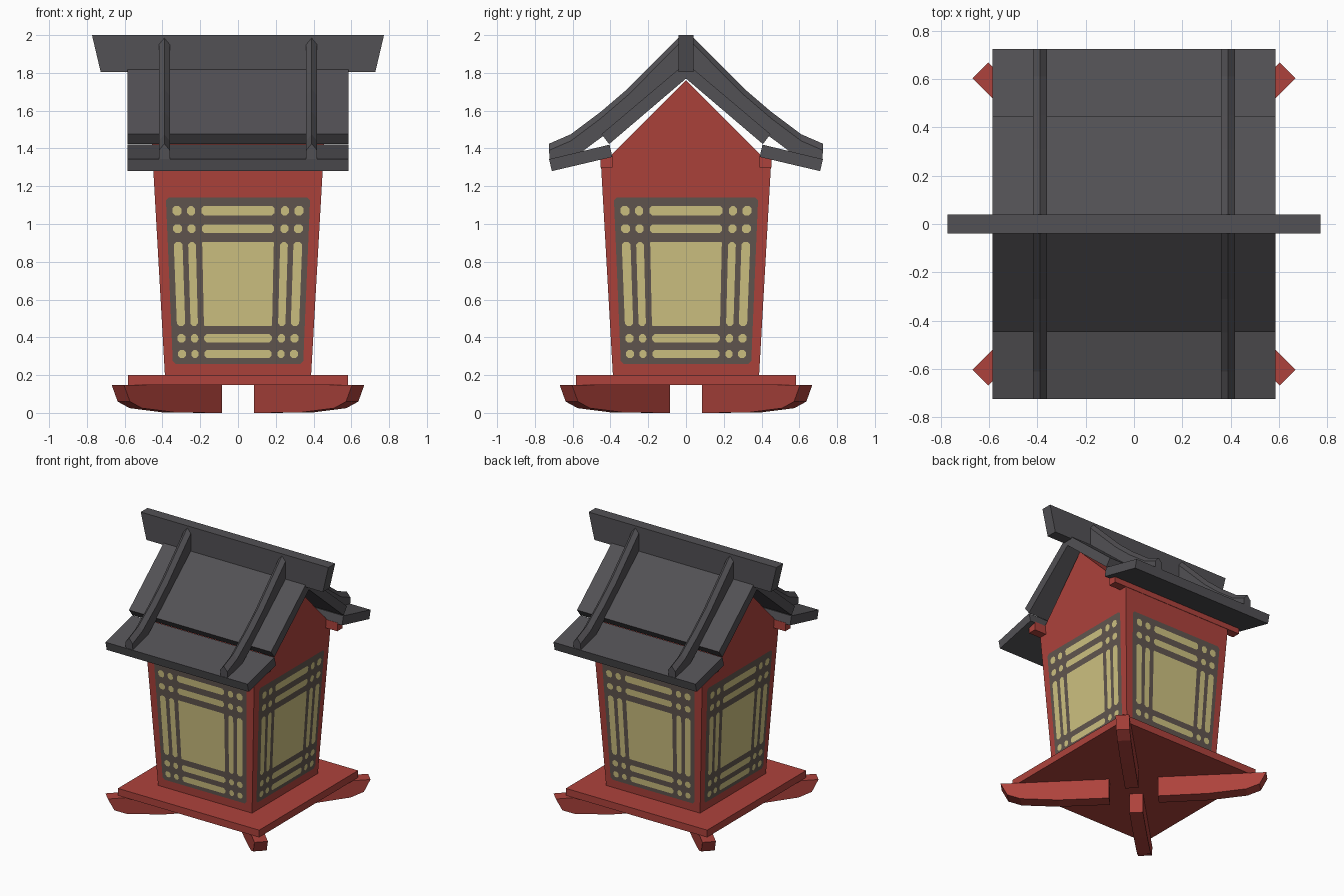
import bpy, bmesh, math
from mathutils import Matrix

if "Cube" in bpy.data.objects:
    bpy.data.objects.remove(bpy.data.objects["Cube"])


def material(name, rgb):
    m = bpy.data.materials.new(name)
    m.diffuse_color = (*rgb, 1)
    m.use_nodes = True
    m.node_tree.nodes["Principled BSDF"].inputs["Base Color"].default_value = m.diffuse_color
    return m


RED = material("red_wood", (0.42, 0.055, 0.045))
GREY = material("roof_grey", (0.085, 0.082, 0.09))
YELLOW = material("pale_yellow_paper", (0.62, 0.54, 0.22))
BROWN = material("brown_lattice", (0.12, 0.093, 0.078))


def make(name, verts, faces, mat, matrix=None, solid=True):
    bm = bmesh.new()
    vs = [bm.verts.new(v) for v in verts]
    for f in faces:
        bm.faces.new([vs[i] for i in f])
    if matrix:
        bm.transform(matrix)
    if solid:
        bmesh.ops.recalc_face_normals(bm, faces=bm.faces)
    me = bpy.data.meshes.new(name)
    bm.to_mesh(me)
    bm.free()
    me.materials.append(mat)
    ob = bpy.data.objects.new(name, me)
    bpy.context.collection.objects.link(ob)
    return ob


def loft(name, rings, mat, matrix=None):
    """Solid through a list of equal-sized rings, capped at both ends."""
    n = len(rings[0])
    verts = [v for r in rings for v in r]
    faces = [list(range(n)), list(range(len(verts) - n, len(verts)))]
    for k in range(len(rings) - 1):
        for i in range(n):
            j = (i + 1) % n
            faces.append([k * n + i, k * n + j, (k + 1) * n + j, (k + 1) * n + i])
    return make(name, verts, faces, mat, matrix)


def along_x(name, profile, half, mat):
    """Extrude a (y, z) profile along x."""
    return loft(name, [[(x, y, z) for y, z in profile] for x in (-half, half)], mat)


def wall(z):
    """Distance of the leaning walls from the centre at height z."""
    return 0.387 + 0.0565 * (z - 0.2)


# Base board
B = 0.582
along_x("base_board", [(-B, 0.147), (B, 0.147), (B, 0.2), (-B, 0.2)], B, RED)

# Diagonal feet
foot = [(0.165, 0.148), (0.165, 0), (0.51, 0.002), (0.765, 0.025), (0.855, 0.06), (0.9, 0.148)]
for k in range(4):
    loft(f"foot_{k + 1}", [[(r, w, z) for r, z in foot] for w in (-0.046, 0.046)],
         RED, Matrix.Rotation(math.radians(45 + 90 * k), 4, 'Z'))

# Leaning house body with gable ends
rings = []
for s in (-1, 1):
    rings.append([(s * wall(z), y, z) for y, z in
                  [(-wall(0.2), 0.2), (wall(0.2), 0.2), (wall(1.31), 1.31),
                   (0, 1.76), (-wall(1.31), 1.31)]])
loft("body", rings, RED)

# Lattice windows: brown plate with pale panes in a 5 x 5 layout
def panel(u0, u1, z0, z1, c, off):
    """Chamfered outline on the front wall; u is a fraction of the plate half-width."""
    def h(z):
        return 0.345 + (z - 0.26) * 0.042
    zc = (z0 + z1) / 2
    d = c / h(zc)
    pts = [(u0 + d, z0), (u1 - d, z0), (u1, z0 + c), (u1, z1 - c),
           (u1 - d, z1), (u0 + d, z1), (u0, z1 - c), (u0, z0 + c)]
    return [(u * h(z), -wall(z) - off, z) for u, z in pts]


cols = [(-0.915, -0.79), (-0.71, -0.6), (-0.51, 0.51), (0.6, 0.71), (0.79, 0.915)]
rows = [(0.29, 0.333), (0.372, 0.417), (0.46, 0.905), (0.952, 0.998), (1.045, 1.095)]
for k, side in enumerate(("front", "right", "back", "left")):
    turn = Matrix.Rotation(math.radians(90 * k), 4, 'Z')
    make(side + "_lattice", panel(-1, 1, 0.26, 1.14, 0.015, 0.003),
         [range(8)], BROWN, turn, False)
    verts, faces = [], []
    for i, (u0, u1) in enumerate(cols):
        for j, (z0, z1) in enumerate(rows):
            faces.append(range(len(verts), len(verts) + 8))
            c = 0.004 if i == 2 and j == 2 else 0.013
            verts += panel(u0, u1, z0, z1, c, 0.007)
    make(side + "_panes", verts, faces, YELLOW, turn, False)

# Roof, mirrored front to back
slab = [(0, 1.77), (0.407, 1.423), (0.447, 1.476), (0, 1.853)]
eave = [(0.39, 1.355), (0.71, 1.28), (0.725, 1.343), (0.405, 1.42)]
beam = [(0.39, 1.3), (0.452, 1.3), (0.452, 1.363), (0.39, 1.363)]
# rib stations: y top, z top, y bottom, z bottom
rib = [(0.03, 1.995, 0.03, 1.8), (0.31, 1.715, 0.27, 1.6), (0.45, 1.595, 0.44, 1.465),
       (0.61, 1.475, 0.55, 1.383), (0.725, 1.425, 0.722, 1.338)]
for s, side in ((-1, "front"), (1, "back")):
    for name, prof, half, mat in (("upper_roof", slab, 0.585, GREY),
                                  ("eave", eave, 0.585, GREY),
                                  ("eave_beam", beam, 0.545, RED)):
        along_x(f"{side}_{name}", [(s * y, z) for y, z in prof], half, mat)
    for x in (-0.39, 0.39):
        w = 0.029
        rings = [[(x - w, s * yb, zb), (x + w, s * yb, zb), (x + w, s * yt, zt - 0.035),
                  (x, s * yt, zt), (x - w, s * yt, zt - 0.035)] for yt, zt, yb, zb in rib]
        loft(f"{side}_{'left' if x < 0 else 'right'}_roof_rib", rings, GREY)

# Ridge beam with slanted ends
loft("ridge_beam", [[(-0.727, y, 1.805), (0.727, y, 1.805), (0.773, y, 2), (-0.773, y, 2)]
                    for y in (-0.04, 0.04)], GREY)
